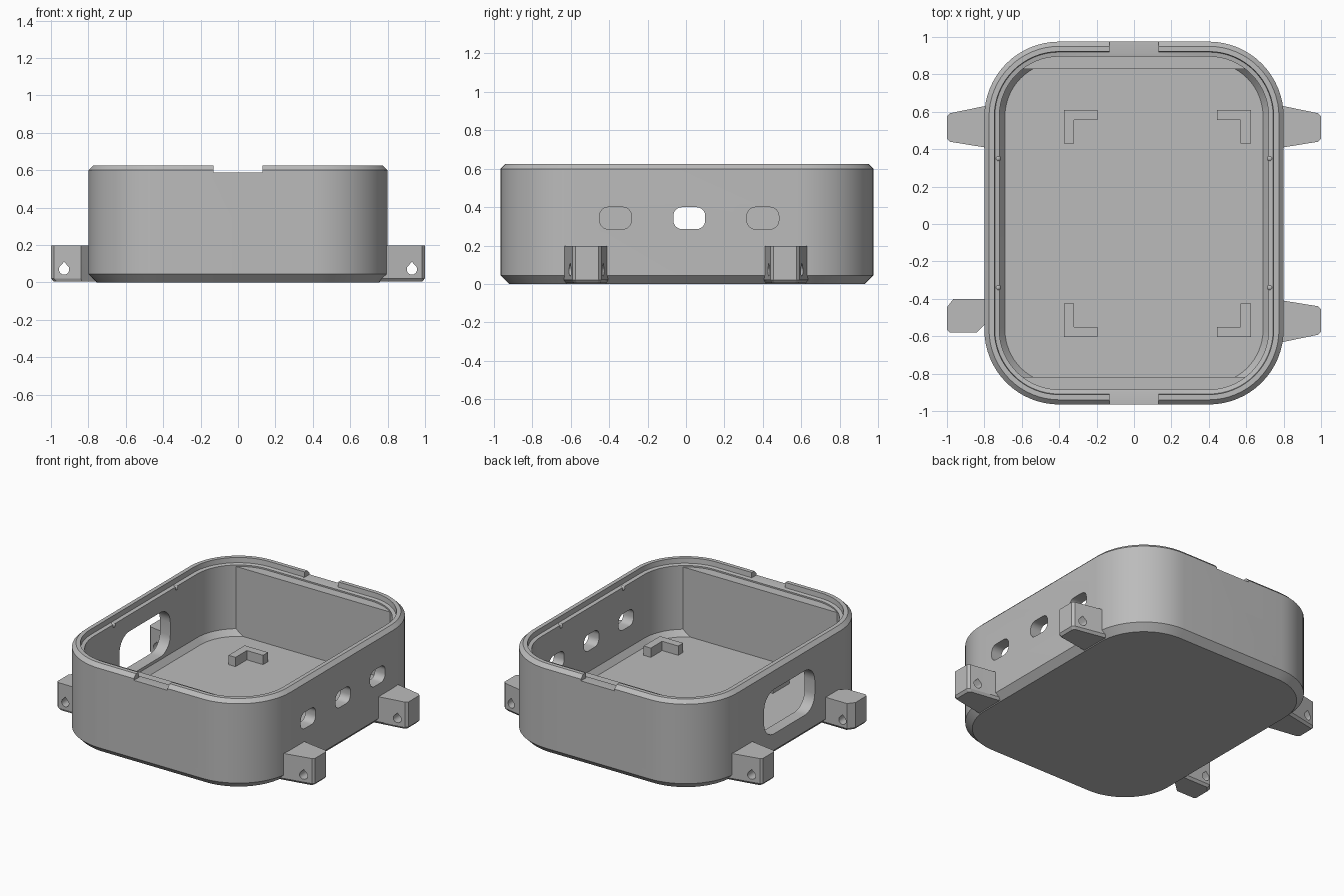
import bpy, bmesh, math

cube = bpy.data.objects.get("Cube")
if cube:
    bpy.data.objects.remove(cube, do_unlink=True)

grey = bpy.data.materials.new("plain_grey")
grey.use_nodes = True
grey.diffuse_color = (0.5, 0.5, 0.5, 1)
grey.node_tree.nodes["Principled BSDF"].inputs["Base Color"].default_value = (0.5, 0.5, 0.5, 1)


def loft(name, rings):
    """Skin matching rings of 3D points and cap both ends."""
    bm = bmesh.new()
    loops = [[bm.verts.new(p) for p in ring] for ring in rings]
    n = len(loops[0])
    for a, b in zip(loops, loops[1:]):
        for i in range(n):
            j = (i + 1) % n
            bm.faces.new((a[i], a[j], b[j], b[i]))
    bm.faces.new(loops[0][::-1])
    bm.faces.new(loops[-1])
    bmesh.ops.recalc_face_normals(bm, faces=bm.faces)
    mesh = bpy.data.meshes.new(name)
    bm.to_mesh(mesh)
    bm.free()
    obj = bpy.data.objects.new(name, mesh)
    bpy.context.collection.objects.link(obj)
    mesh.materials.append(grey)
    return obj


def prism(name, outline, lo, hi, axis="z"):
    """Extrude a 2D outline along one axis."""
    place = {"x": lambda u, v, w: (w, u, v),
             "y": lambda u, v, w: (u, w, v),
             "z": lambda u, v, w: (u, v, w)}[axis]
    return loft(name, [[place(u, v, w) for u, v in outline] for w in (lo, hi)])


def round_rect(cx, cy, hx, hy, r, steps):
    pts = []
    for k, (sx, sy) in enumerate([(1, 1), (-1, 1), (-1, -1), (1, -1)]):
        for i in range(steps + 1):
            a = math.pi / 2 * (k + i / steps)
            pts.append((cx + sx * (hx - r) + r * math.cos(a),
                        cy + sy * (hy - r) + r * math.sin(a)))
    return pts


def cut(obj, cutters):
    bpy.context.view_layer.objects.active = obj
    for c in cutters:
        mod = obj.modifiers.new("cut", "BOOLEAN")
        mod.operation = "DIFFERENCE"
        mod.solver = "EXACT"
        mod.object = c
        bpy.ops.object.modifier_apply(modifier=mod.name)
        bpy.data.objects.remove(c, do_unlink=True)


def smooth(obj):
    bpy.ops.object.select_all(action="DESELECT")
    obj.select_set(True)
    bpy.context.view_layer.objects.active = obj
    bpy.ops.object.shade_smooth_by_angle(angle=math.radians(25))


# Hollow case: (inset, height) profile from the underside, over the rim, to the floor
MID = 0.005
profile = [(0.045, 0), (0, 0.045), (0, 0.6), (0.025, 0.625), (0.053, 0.625),
           (0.056, 0.59), (0.08, 0.585), (0.08, 0.14), (0.11, 0.1)]
case = loft("case_shell", [
    [(x, y, z) for x, y in round_rect(0, MID, 0.8 - d, 0.97 - d, 0.4 - d, 16)]
    for d, z in profile])

# Rim notches, side slots and the large side window
cutters = [prism("notch_cutter", [(-0.13, 0.588), (0.13, 0.588), (0.13, 0.8), (-0.13, 0.8)],
                 -1.2, 1.2, "y")]
for y in (-0.367, 0.017, 0.4):
    cutters.append(prism("slot_cutter", round_rect(y, 0.343, 0.083, 0.057, 0.045, 6),
                         0.5, 1.1, "x"))
cutters.append(prism("window_cutter", round_rect(0, 0.315, 0.28, 0.155, 0.11, 8),
                     -1.1, -0.5, "x"))
cut(case, cutters)
smooth(case)

# Flat thickened end walls inside the case
for side, s in (("back", 1), ("front", -1)):
    prism(side + "_inner_wall",
          [(-0.6, MID + s * 0.823), (0.6, MID + s * 0.823),
           (0.52, MID + s * 0.915), (-0.52, MID + s * 0.915)], 0.08, 0.575)

# Corner brackets on the floor
L = [(0, 0), (0.18, 0), (0.18, 0.055), (0.055, 0.055), (0.055, 0.18), (0, 0.18)]
for name, x, y, sx, sy in (("back_left", 0.625, 0.61, -1, -1),
                           ("back_right", -0.375, 0.61, 1, -1),
                           ("front_left", 0.625, -0.605, -1, 1),
                           ("front_right", -0.375, -0.605, 1, 1)):
    prism(name + "_bracket", [(x + sx * u, y + sy * v) for u, v in L], 0.09, 0.165)

# Mounting lugs with pointed holes
taper = [(0.75, 0.64), (0.8, 0.63), (0.985, 0.592), (1, 0.575),
         (1, 0.455), (0.985, 0.44), (0.8, 0.41), (0.75, 0.4)]
offset_lug = [(0.75, 0.49), (0.8, 0.54), (0.84, 0.58), (0.985, 0.58),
              (1, 0.565), (1, 0.445), (0.965, 0.4), (0.75, 0.4)]
hole = [(0.028 * math.cos(a), 0.028 * math.sin(a))
        for a in [math.radians(150 + 20 * i) for i in range(13)]] + [(0, 0.04)]
for name, sx, sy, shape in (("back_left", 1, 1, taper), ("back_right", -1, 1, taper),
                            ("front_left", 1, -1, taper),
                            ("front_right", -1, -1, offset_lug)):
    rings = []
    for k, z in ((0.88, 0.005), (1, 0.022), (1, 0.197)):
        rings.append([(sx * (0.75 + (x - 0.75) * (0.5 + k / 2)),
                       sy * (0.51 + (y - 0.51) * k), z) for x, y in shape])
    lug = loft(name + "_lug", rings)
    cut(lug, [prism("hole_cutter", [(sx * 0.93 + u, 0.07 + v) for u, v in hole],
                    sy * 0.3, sy * 0.8, "y")])
    smooth(lug)

# Small snap bumps just inside the rim
for sx in (-1, 1):
    for y in (-0.34, 0.35):
        bpy.ops.mesh.primitive_uv_sphere_add(segments=12, ring_count=8, radius=0.017,
                                             location=(sx * 0.728, y, 0.575))
        bump = bpy.context.object
        bump.name = "snap_bump"
        bump.data.materials.append(grey)
        smooth(bump)
